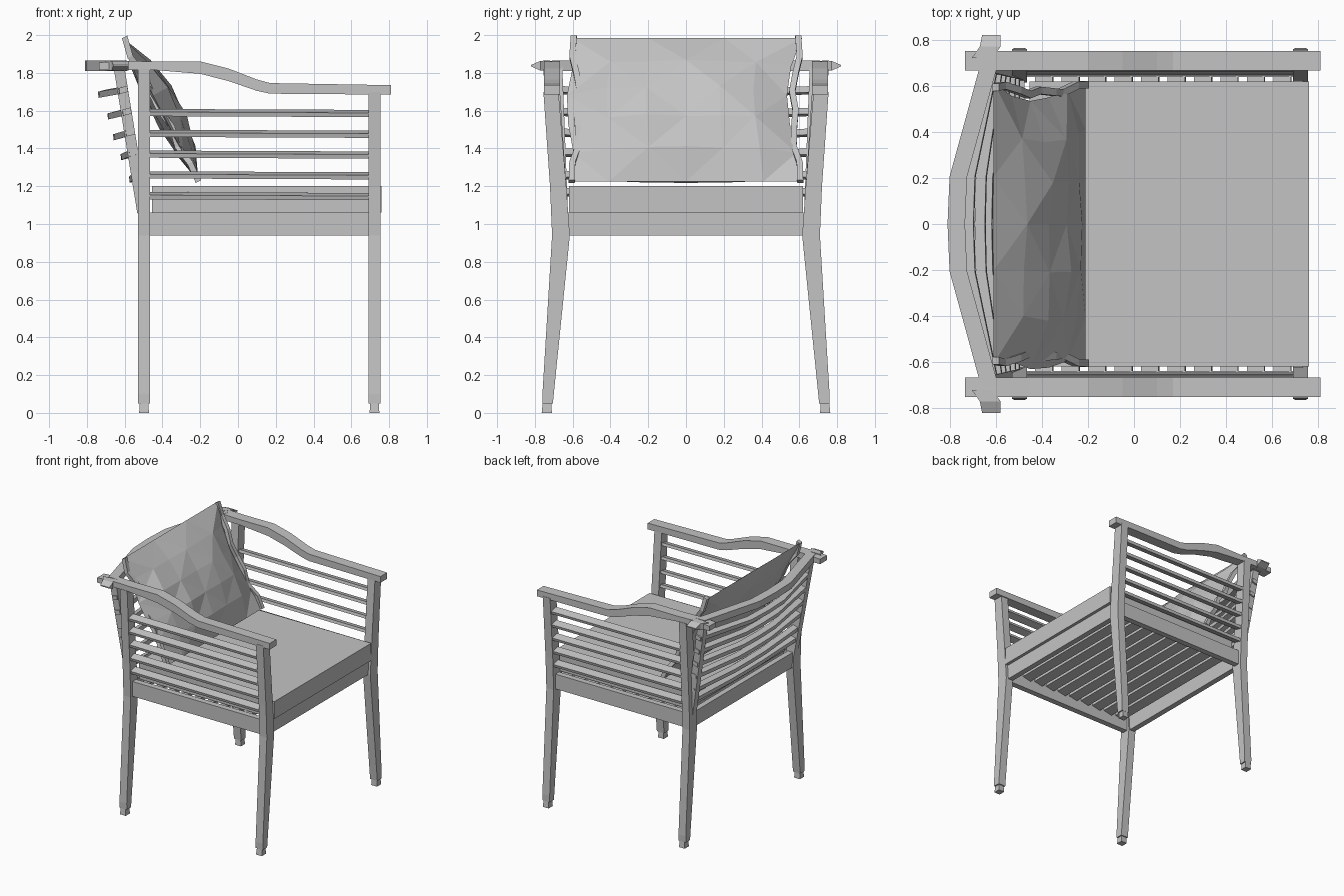
import bpy, math
from mathutils import Vector

cube = bpy.data.objects.get("Cube")
if cube:
    bpy.data.objects.remove(cube)

grey = bpy.data.materials.new("plain grey")
grey.use_nodes = True
grey.diffuse_color = (0.55, 0.55, 0.55, 1)
grey.node_tree.nodes["Principled BSDF"].inputs["Base Color"].default_value = (0.55, 0.55, 0.55, 1)


def add_mesh(name, verts, faces):
    mesh = bpy.data.meshes.new(name)
    mesh.from_pydata(verts, [], faces)
    mesh.materials.append(grey)
    obj = bpy.data.objects.new(name, mesh)
    bpy.context.collection.objects.link(obj)
    return obj


def loft(name, centres, us, vs):
    """Four-sided bar through centres; us and vs are half-width vectors per ring."""
    verts = []
    for c, u, v in zip(centres, us, vs):
        c, u, v = Vector(c), Vector(u), Vector(v)
        verts += [c - u - v, c + u - v, c + u + v, c - u + v]
    n = len(centres)
    faces = [(3, 2, 1, 0), tuple(range(4 * n - 4, 4 * n))]
    for r in range(n - 1):
        for k in range(4):
            a, b = 4 * r + k, 4 * r + (k + 1) % 4
            faces.append((a, b, b + 4, a + 4))
    return add_mesh(name, verts, faces)


def bar(name, centres, u, v):
    return loft(name, centres, [u] * len(centres), [v] * len(centres))


def box(name, x, y, z):
    c = [(a + b) / 2 for a, b in (x, y, z)]
    hx, hy = (x[1] - x[0]) / 2, (y[1] - y[0]) / 2
    return bar(name, [(c[0], c[1], z[0]), (c[0], c[1], z[1])], (hx, 0, 0), (0, hy, 0))


def side_y(z):
    """Distance of the leaning side frame from the centre line above the seat."""
    return 0.665 + (z - 0.94) * 0.065


for s, side in ((-1, "right"), (1, "left")):
    # Legs, bowed in at seat height, with small tapered feet
    for x, top, end in ((-0.4975, 1.82, "back"), (0.7225, 1.70, "front")):
        levels = [(0.05, 0.732, 0.027), (0.1, 0.73, 0.03), (0.94, 0.662, 0.047),
                  (1.2, 0.677, 0.043), (top, 0.715, 0.04)]
        loft(f"{end}_{side}_leg", [(x, s * y, z) for z, y, w in levels],
             [(0.0325, 0, 0)] * 5, [(0, w, 0) for z, y, w in levels])
        loft(f"{end}_{side}_foot", [(x, s * 0.737, 0), (x, s * 0.735, 0.085)],
             [(0.026, 0, 0), (0.02, 0, 0)], [(0, 0.027, 0), (0, 0.02, 0)])

    # Armrest, dipping towards the front
    arm = [(-0.735, 1.835, 0.02), (-0.6, 1.84, 0.024), (-0.45, 1.838, 0.022),
           (-0.2, 1.828, 0.033), (-0.05, 1.79, 0.033), (0.1, 1.735, 0.03),
           (0.17, 1.718, 0.028), (0.81, 1.71, 0.025)]
    loft(f"{side}_armrest", [(x, s * 0.709, z) for x, z, h in arm],
         [(0, 0.043, 0)] * len(arm), [(0, 0, h) for x, z, h in arm])

    # Side slats, tilted like louvres
    for i in range(5):
        z = 1.15 + 0.11 * i
        y = s * side_y(z)
        bar(f"{side}_side_slat_{i + 1}", [(-0.48, y, z), (0.71, y, z - 0.005)],
            (0, 0.03, -0.008 * s), (0, 0.003 * s, 0.011))

    # Seat side rail and leaning back post
    box(f"{side}_seat_rail", (-0.47, 0.70), sorted((s * 0.638, s * 0.685)), (0.94, 1.06))
    bar(f"{side}_back_post", [(-0.505, s * 0.65, 1.06), (-0.63, s * 0.68, 1.83)],
        (0.028, 0, 0.004), (0, 0.025, 0))

    # Pointed end of the top rail
    loft(f"{side}_rail_end", [(-0.66, s * 0.72, 1.838), (-0.625, s * 0.77, 1.838),
                              (-0.62, s * 0.82, 1.838)],
         [(0.045, 0, 0)] * 2 + [(0.04, 0, 0)],
         [(0, 0, 0.027), (0, 0, 0.026), (0, 0, 0.004)])

# Curved top rail and back slats
PLAN = [(-1, 0), (-0.62, 0.5), (-0.29, 0.94), (0, 1), (0.29, 0.94), (0.62, 0.5), (1, 0)]
bar("back_top_rail", [(-0.625 - 0.147 * b, 0.71 * t, 1.838) for t, b in PLAN],
    (0.038, 0, 0), (0, 0, 0.027))
for i, (z, outer) in enumerate(((1.15, -0.54), (1.24, -0.575), (1.36, -0.62), (1.465, -0.66),
                                (1.575, -0.69), (1.69, -0.74))):
    end = -0.505 - (z - 1.06) * 0.16
    depth = end - 0.022 - outer
    bar(f"back_slat_{i + 1}",
        [(end - depth * b, side_y(z) * t, z + 0.02 - 0.02 * b) for t, b in PLAN],
        (0.022, 0, 0.006), (-0.002, 0, 0.016))

# Seat frame, under-slats and cushion
box("front_apron", (0.69, 0.735), (-0.63, 0.63), (0.94, 1.06))
box("back_apron", (-0.52, -0.475), (-0.63, 0.63), (0.94, 1.06))
for i in range(10):
    x = -0.39 + 0.115 * i
    bar(f"seat_slat_{i + 1}", [(x, -0.65, 1.035), (x, 0.65, 1.035)],
        (0.038, 0, 0.008), (-0.002, 0, 0.012))
box("seat_cushion", (-0.455, 0.76), (-0.62, 0.62), (1.06, 1.20))

# Back pillow: faceted lens leaning between its bottom and top edges
BOTTOM, TOP = Vector((-0.21, 0, 1.225)), Vector((-0.61, 0, 1.985))
OUT = Vector((0.88, 0, 0.47))
NU, NV = 6, 5


def pillow_point(i, j, bulge):
    u, v = 2 * i / NU - 1, j / NV
    pinch = 0.09 * math.sin(math.pi * v) * (0.4 + 0.9 * v) if u > 0 else 0.02 * math.sin(9 * v)
    puff = (1 - u ** 4) * math.sin(math.pi * v) ** 0.8
    wobble = 0.9 + 0.12 * math.sin(2.3 * i + 1.7 * j)
    p = BOTTOM.lerp(TOP, v) + OUT * bulge * puff * wobble
    p.y = u * (0.615 - pinch)
    return p


verts = [pillow_point(i, j, b) for b in (0.115, -0.055)
         for j in range(NV + 1) for i in range(NU + 1)]
faces = []
for layer in range(2):
    for j in range(NV):
        for i in range(NU):
            a = layer * (NU + 1) * (NV + 1) + j * (NU + 1) + i
            b, c, d = a + 1, a + NU + 2, a + NU + 1
            tris = [(a, b, c), (a, c, d)] if (i + j) % 2 else [(a, b, d), (b, c, d)]
            faces += tris if layer == 0 else [t[::-1] for t in tris]
add_mesh("back_pillow", verts, faces)

# Wavy trim along the pillow's short edges
for s, side in ((-1, "right"), (1, "left")):
    path = []
    for j in range(9):
        p = BOTTOM.lerp(TOP, j / 8) + OUT * 0.012 * math.sin(2.5 * j)
        p.y = s * (0.605 - 0.035 * math.sin(math.pi * j / 8) + 0.012 * math.sin(2.1 * j))
        path.append(p)
    bar(f"{side}_pillow_trim", path, (0.014, 0, 0.007), (0, 0.016, 0))
